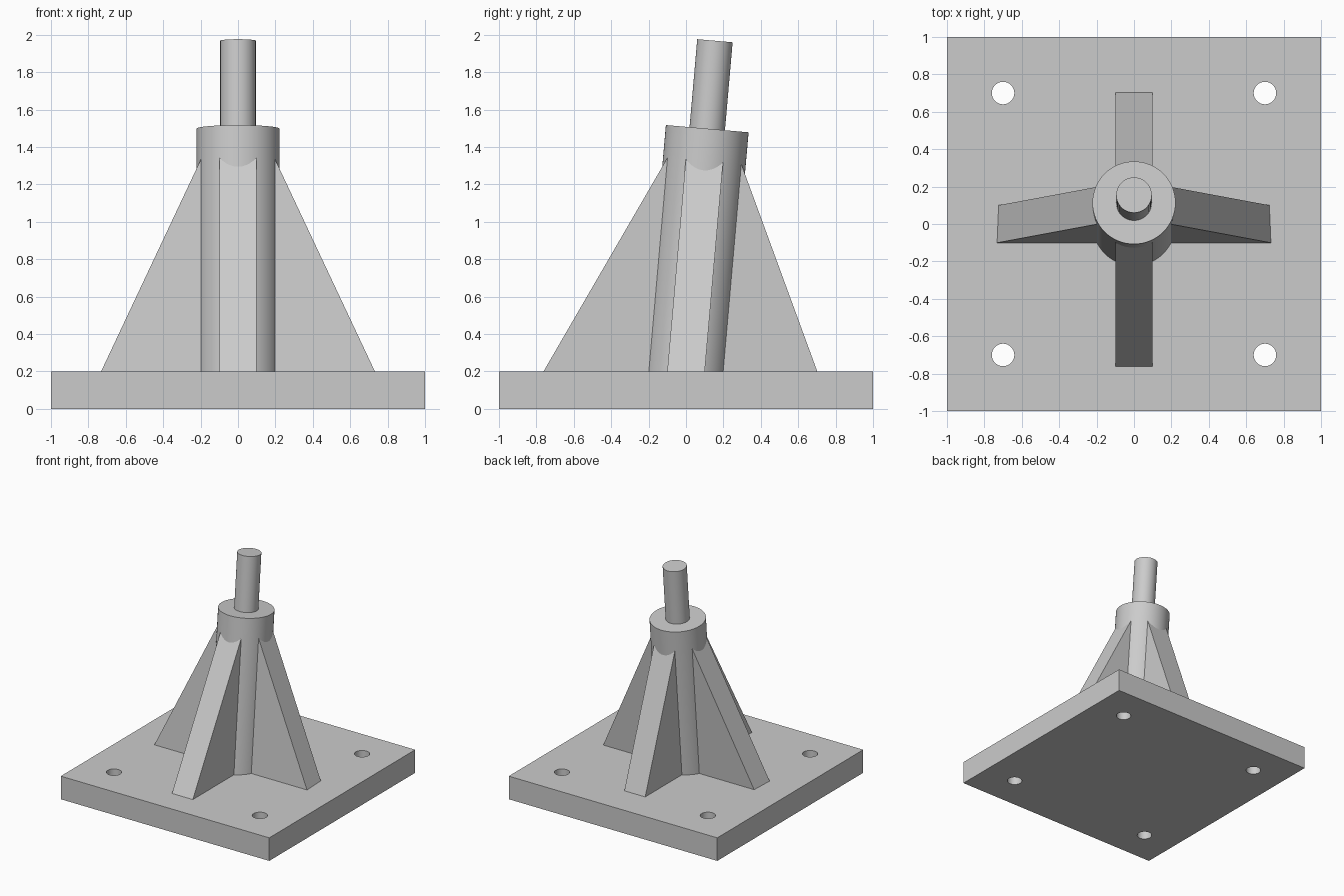
import bpy
import bmesh
from math import radians, pi
from mathutils import Matrix

if "Cube" in bpy.data.objects:
    bpy.data.objects.remove(bpy.data.objects["Cube"], do_unlink=True)

PLATE_H = 0.2
TILT = Matrix.Translation((0, 0, PLATE_H)) @ Matrix.Rotation(radians(-5), 4, "X")

grey = bpy.data.materials.new("plain grey")
grey.use_nodes = True
grey.diffuse_color = (0.6, 0.6, 0.6, 1)
grey.node_tree.nodes["Principled BSDF"].inputs["Base Color"].default_value = grey.diffuse_color


def make_object(name, bm):
    bmesh.ops.recalc_face_normals(bm, faces=bm.faces)
    mesh = bpy.data.meshes.new(name)
    bm.to_mesh(mesh)
    bm.free()
    mesh.materials.append(grey)
    obj = bpy.data.objects.new(name, mesh)
    bpy.context.collection.objects.link(obj)
    return obj


def activate(obj):
    bpy.ops.object.select_all(action="DESELECT")
    obj.select_set(True)
    bpy.context.view_layer.objects.active = obj


def smooth(obj):
    activate(obj)
    bpy.ops.object.shade_smooth_by_angle(angle=radians(30))


def add_cylinder(bm, radius, z0, z1, matrix):
    bmesh.ops.create_cone(
        bm, cap_ends=True, segments=64, radius1=radius, radius2=radius, depth=z1 - z0,
        matrix=matrix @ Matrix.Translation((0, 0, (z0 + z1) / 2)))


# Base plate with four bolt holes
bm = bmesh.new()
bmesh.ops.create_cube(bm, size=1, matrix=Matrix.Translation((0, 0, PLATE_H / 2))
                      @ Matrix.Diagonal((2, 2, PLATE_H, 1)))
plate = make_object("base_plate", bm)

bm = bmesh.new()
for x in (-0.7, 0.7):
    for y in (-0.7, 0.7):
        add_cylinder(bm, 0.06, -0.1, PLATE_H + 0.1, Matrix.Translation((x, y, 0)))
cutter = make_object("bolt_hole_cutter", bm)
cutter.hide_render = True
cut = plate.modifiers.new("bolt_holes", "BOOLEAN")
cut.operation = "DIFFERENCE"
cut.solver = "EXACT"
cut.object = cutter
activate(plate)
bpy.ops.object.modifier_apply(modifier=cut.name)
bpy.data.objects.remove(cutter, do_unlink=True)
smooth(plate)

# Leaning column and the thinner pin on top of it
for name, radius, z0, z1 in (("column", 0.222, -0.03, 1.303), ("top_pin", 0.095, 1.28, 1.775)):
    bm = bmesh.new()
    add_cylinder(bm, radius, z0, z1, TILT)
    smooth(make_object(name, bm))

# Four triangular ribs, leaning with the column and sunk into the plate
SLOPE, REACH, INNER, SINK = 2.133, 0.728, 0.19, -0.08
profile = [(INNER, SINK), (REACH - SINK / SLOPE, SINK), (INNER, SLOPE * (REACH - INNER))]
for i, side in enumerate(("left", "back", "right", "front")):
    bm = bmesh.new()
    face = bm.faces.new([bm.verts.new((r, -0.1, z)) for r, z in profile])
    extruded = bmesh.ops.extrude_face_region(bm, geom=[face])["geom"]
    bmesh.ops.translate(bm, vec=(0, 0.2, 0),
                        verts=[v for v in extruded if isinstance(v, bmesh.types.BMVert)])
    bm.transform(TILT @ Matrix.Rotation(i * pi / 2, 4, "Z"))
    make_object(side + "_rib", bm)
